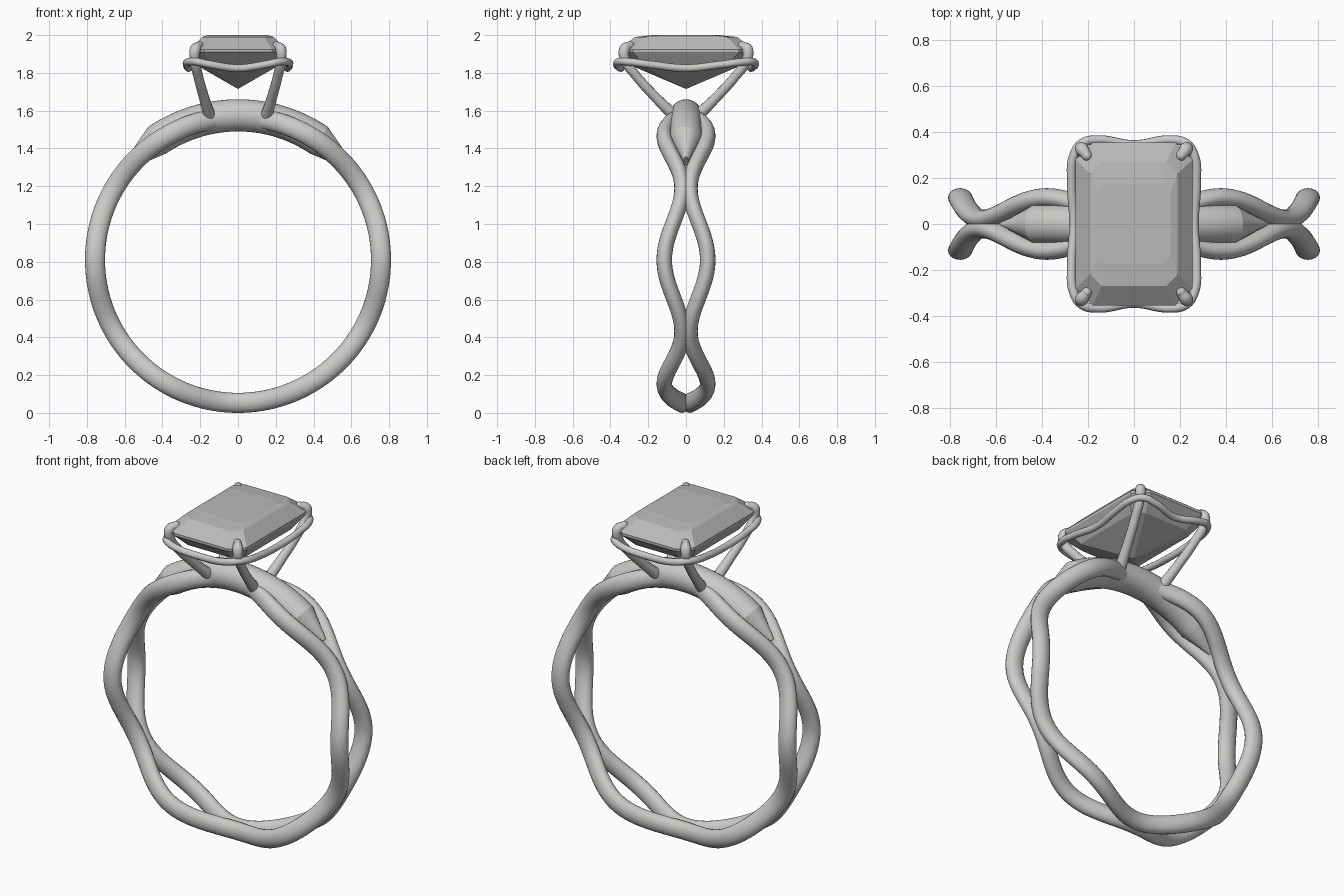
import bpy, bmesh, math
from mathutils import Vector

cube = bpy.data.objects.get("Cube")
if cube:
    bpy.data.objects.remove(cube, do_unlink=True)


def material(name, value):
    m = bpy.data.materials.new(name)
    m.use_nodes = True
    colour = (*value, 1)
    m.diffuse_color = colour
    m.node_tree.nodes["Principled BSDF"].inputs["Base Color"].default_value = colour
    return m


METAL = material("polished metal", (0.60, 0.59, 0.57))
STONE = material("grey gemstone", (0.50, 0.49, 0.48))
CENTRE = Vector((0, 0, 0.81))
RADIUS = 0.757


def finish(name, bm, mat, smooth=True):
    bmesh.ops.recalc_face_normals(bm, faces=bm.faces)
    mesh = bpy.data.meshes.new(name)
    bm.to_mesh(mesh)
    bm.free()
    mesh.materials.append(mat)
    ob = bpy.data.objects.new(name, mesh)
    bpy.context.collection.objects.link(ob)
    for p in mesh.polygons:
        p.use_smooth = smooth
    return ob


def bridge(bm, a, b):
    for i in range(len(a)):
        j = (i + 1) % len(a)
        bm.faces.new((a[i], a[j], b[j], b[i]))


def sweep(name, path, sizes, closed, sides=20):
    """Sweep an ellipse along a path; its first axis points away from the ring centre."""
    bm = bmesh.new()
    rings = []
    n = len(path)
    for i, p in enumerate(path):
        ahead = path[(i + 1) % n] if closed else path[min(i + 1, n - 1)]
        behind = path[i - 1] if closed else path[max(i - 1, 0)]
        radial = p - CENTRE
        radial.y = 0
        radial.normalize()
        across = (ahead - behind).normalized().cross(radial).normalized()
        rad, wid = sizes[i]
        ring = []
        for k in range(sides):
            a = math.tau * k / sides
            ring.append(bm.verts.new(p + radial * rad * math.cos(a) + across * wid * math.sin(a)))
        rings.append(ring)
    for a, b in zip(rings, rings[1:]):
        bridge(bm, a, b)
    if closed:
        bridge(bm, rings[-1], rings[0])
    else:
        bm.faces.new(rings[0])
        bm.faces.new(rings[-1])
    return finish(name, bm, METAL)


def on_ring(angle, radius, y=0):
    return CENTRE + Vector((radius * math.cos(angle), y, radius * math.sin(angle)))


# Two mirrored wavy strands of the band
for side, label in ((-1, "front"), (1, "back")):
    steps = 180
    path = []
    for i in range(steps):
        t = math.tau * i / steps
        path.append(on_ring(t, RADIUS, side * (0.068 + 0.047 * math.cos(6 * t))))
    sweep(label + "_band_strand", path, [(0.053, 0.041)] * steps, True)

# Thick bridge between the strands, tapering at both ends
angles = [-47, -34] + list(range(-32, 33, 2)) + [34, 47]
path = [on_ring(math.radians(90 - a), 0.765) for a in angles]
sizes = [(0.085, 0.085)] * len(angles)
sizes[0] = sizes[-1] = (0.035, 0.012)
bridge_ob = sweep("shoulder_bridge", path, sizes, False, 32)
bpy.context.view_layer.objects.active = bridge_ob
bridge_ob.select_set(True)
bpy.ops.object.shade_smooth_by_angle(angle=math.radians(20))
bridge_ob.select_set(False)


def wire(name, points, depth, closed=False, radii=None):
    data = bpy.data.curves.new(name, "CURVE")
    data.dimensions = "3D"
    data.bevel_depth = depth
    data.bevel_resolution = 4
    data.resolution_u = 10
    data.use_fill_caps = True
    spline = data.splines.new("BEZIER")
    spline.bezier_points.add(len(points) - 1)
    for i, (bp, co) in enumerate(zip(spline.bezier_points, points)):
        bp.co = co
        bp.handle_left_type = bp.handle_right_type = "AUTO"
        bp.radius = radii[i] if radii else 1
    spline.use_cyclic_u = closed
    data.materials.append(METAL)
    ob = bpy.data.objects.new(name, data)
    bpy.context.collection.objects.link(ob)
    return ob


# Four claws holding the stone
claw = [(0.15, 0.06, 1.57), (0.18, 0.16, 1.67), (0.21, 0.26, 1.78),
        (0.228, 0.322, 1.87), (0.226, 0.325, 1.925), (0.205, 0.297, 1.945)]
for sx, xn in ((-1, "right"), (1, "left")):
    for sy, yn in ((-1, "front"), (1, "back")):
        pts = [(x * sx, y * sy, z) for x, y, z in claw]
        wire(f"{yn}_{xn}_claw", pts, 0.027, radii=[1.2, 1, 0.95, 1, 1.1, 0.8])
        bm = bmesh.new()
        bmesh.ops.create_uvsphere(bm, u_segments=16, v_segments=8, radius=0.022)
        bmesh.ops.translate(bm, verts=bm.verts, vec=pts[-1])
        finish(f"{yn}_{xn}_claw_tip", bm, METAL)

# Wavy gallery rail below the stone
quarter = [(0.262, 0, 1.825), (0.272, 0.18, 1.843), (0.262, 0.30, 1.858),
           (0.225, 0.352, 1.86), (0.155, 0.366, 1.846), (0, 0.345, 1.825)]
half = quarter + [(-x, y, z) for x, y, z in reversed(quarter[:-1])]
loop = half + [(x, -y, z) for x, y, z in reversed(half[1:-1])]
wire("gallery_rail", loop, 0.020, closed=True)

# Step-cut stone: stacked clipped rectangles ending in a point
bm = bmesh.new()
rings = []
for hx, hy, cut, z in ((0.16, 0.175, 0.035, 2.0), (0.19, 0.27, 0.05, 1.99),
                       (0.255, 0.355, 0.075, 1.925), (0.255, 0.355, 0.075, 1.91),
                       (0.20, 0.27, 0.055, 1.83)):
    corners = [(hx, hy - cut), (hx - cut, hy), (cut - hx, hy), (-hx, hy - cut),
               (-hx, cut - hy), (cut - hx, -hy), (hx - cut, -hy), (hx, cut - hy)]
    rings.append([bm.verts.new((x, y, z)) for x, y in corners])
bm.faces.new(rings[0])
for a, b in zip(rings, rings[1:]):
    bridge(bm, a, b)
point = bm.verts.new((0, 0, 1.715))
for i in range(8):
    bm.faces.new((rings[-1][i], rings[-1][(i + 1) % 8], point))
finish("gemstone", bm, STONE, smooth=False)
